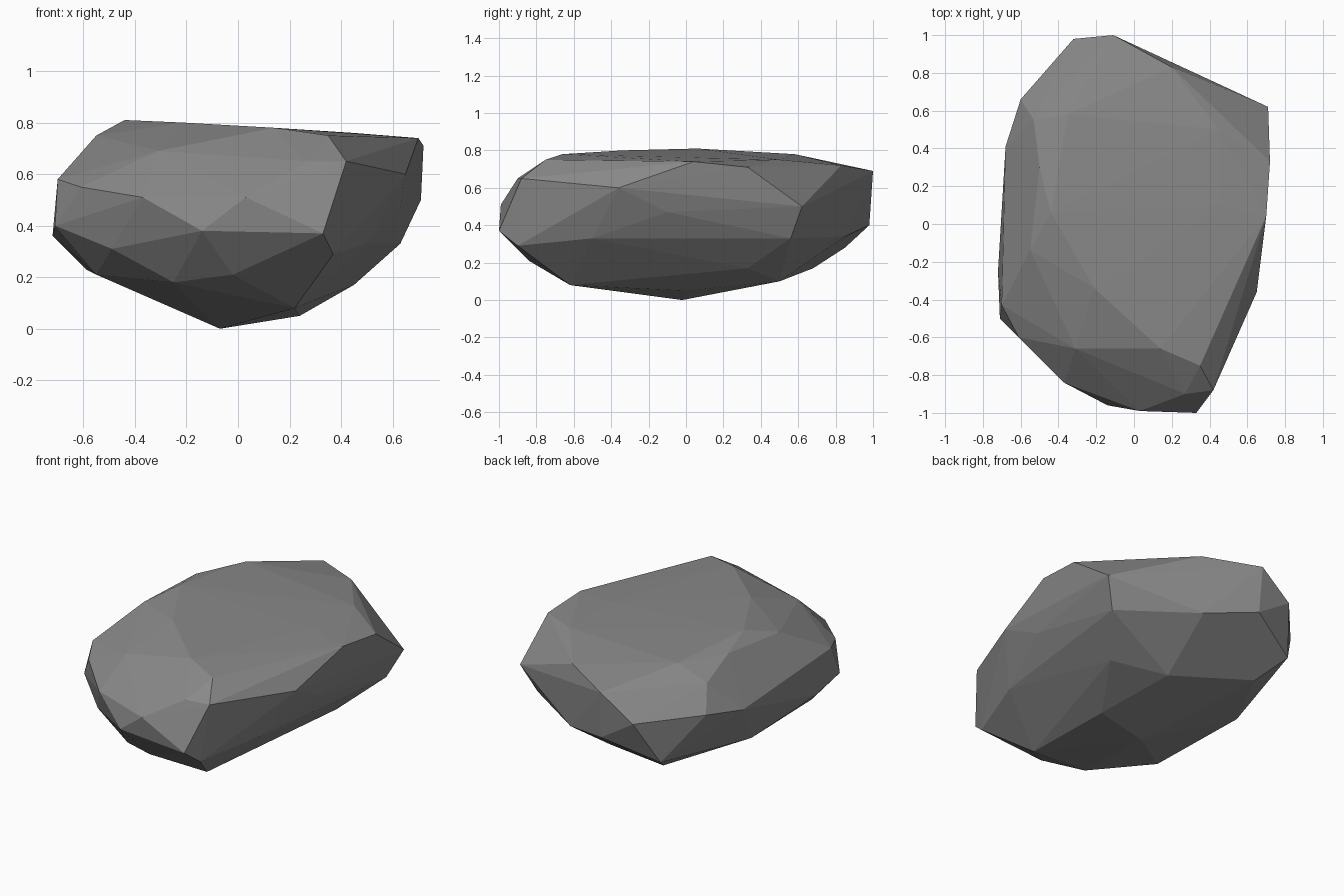
import bpy
import bmesh
from mathutils import Vector

default_cube = bpy.data.objects.get("Cube")
if default_cube:
    bpy.data.objects.remove(default_cube, do_unlink=True)

# Corner points of the boulder, grouped into rough layers from top to bottom
crown = [
    (.35, -.75, .75), (.14, -.66, .78), (-.21, -.34, .8), (-.44, .06, .81),
    (-.55, -.14, .75), (-.5, .3, .77), (-.35, .58, .78), (.45, .5, .75),
    (.45, .1, .76), (.7, .04, .74), (.72, .33, .71), (.2, .83, .72),
]
shoulders = [
    (.42, -.88, .65), (.27, -.9, .65), (-.31, -.66, .69), (-.7, -.43, .58),
    (-.61, -.6, .55), (-.53, .55, .69), (-.11, 1, .69), (.65, -.36, .6),
]
waist = [
    (.33, -1, .37), (.03, -.99, .51), (-.14, -.96, .38), (-.37, -.84, .51),
    (-.71, -.5, .4), (-.72, -.25, .36), (-.68, .41, .51), (-.6, .66, .55),
    (-.32, .98, .54), (-.1, .98, .4), (.71, .62, .5), (.63, -.1, .47),
]
underside = [
    (.37, -.9, .29), (-.02, -.84, .21), (-.25, -.73, .18), (-.49, -.68, .31),
    (-.55, -.45, .21), (-.59, .2, .23), (-.42, .85, .28), (-.32, .68, .17),
    (.2, .85, .34), (.63, .56, .33), (.5, -.5, .33), (.45, .33, .17),
]
foot = [(.22, -.62, .08), (.24, 0, .05), (-.07, -.02, 0), (.17, .5, .1)]


def make_material(name, shade):
    """Create one plain matt grey material."""
    colour = (shade, shade, shade, 1)
    material = bpy.data.materials.new(name)
    material.use_nodes = True
    material.diffuse_color = colour
    shader = material.node_tree.nodes["Principled BSDF"]
    shader.inputs["Base Color"].default_value = colour
    shader.inputs["Roughness"].default_value = .9
    return material


def make_hull(name, points, material):
    """Wrap a faceted, flat-shaded skin around the corner points."""
    bm = bmesh.new()
    for point in points:
        bm.verts.new(Vector(point))
    bmesh.ops.convex_hull(bm, input=list(bm.verts))
    # Drop any corner that ended up inside the skin
    loose = [vert for vert in bm.verts if not vert.link_faces]
    bmesh.ops.delete(bm, geom=loose, context="VERTS")
    bmesh.ops.recalc_face_normals(bm, faces=list(bm.faces))
    for face in bm.faces:
        face.smooth = False
    mesh = bpy.data.meshes.new(name)
    bm.to_mesh(mesh)
    bm.free()
    mesh.materials.append(material)
    hull = bpy.data.objects.new(name, mesh)
    bpy.context.collection.objects.link(hull)
    return hull


# Boulder
stone_grey = make_material("stone grey", .25)
make_hull("boulder", crown + shoulders + waist + underside + foot, stone_grey)
